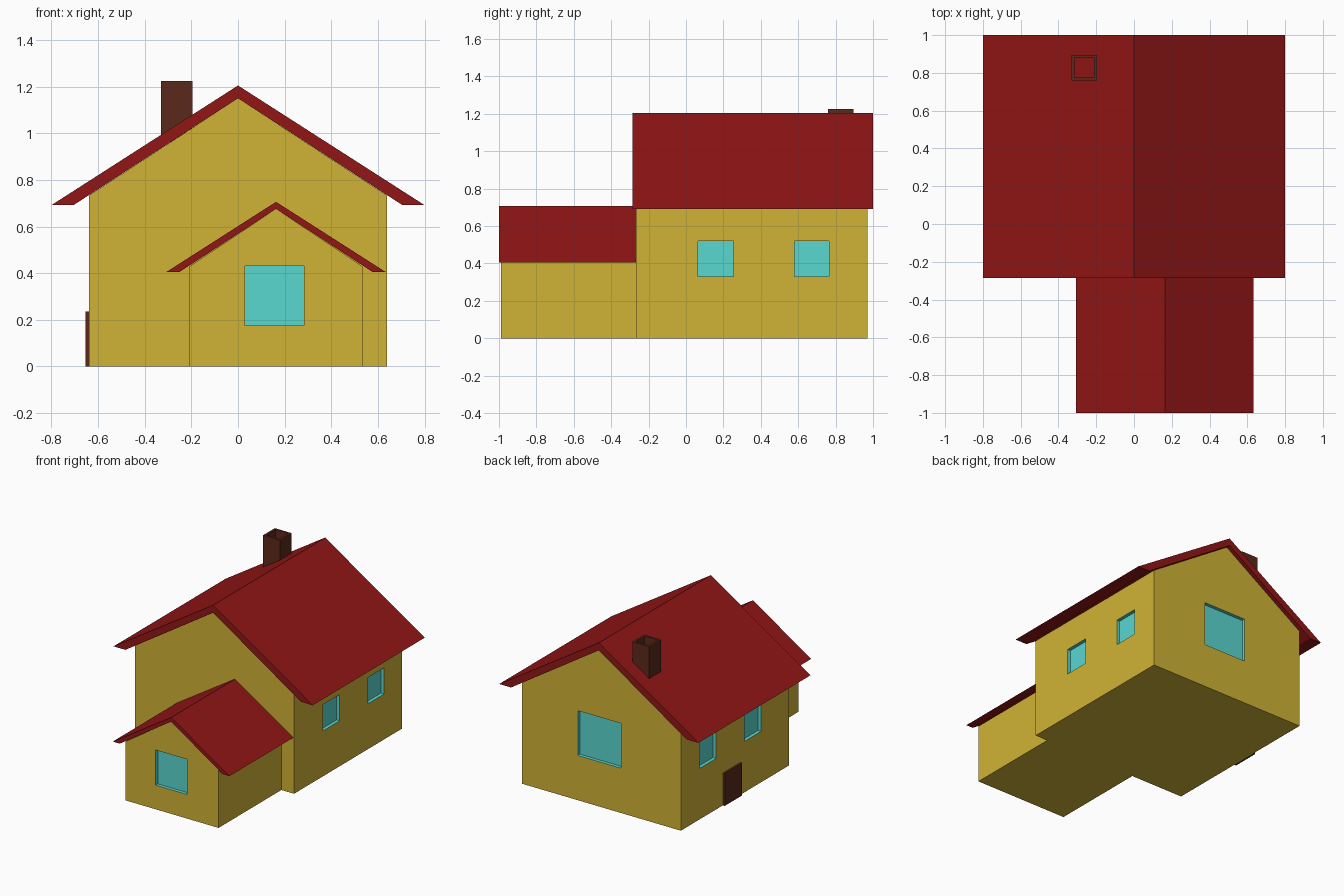
import bpy, bmesh
from mathutils import Vector

if "Cube" in bpy.data.objects:
    bpy.data.objects.remove(bpy.data.objects["Cube"])


def mat(name, rgb):
    m = bpy.data.materials.new(name)
    m.diffuse_color = (*rgb, 1)
    m.use_nodes = True
    m.node_tree.nodes["Principled BSDF"].inputs["Base Color"].default_value = m.diffuse_color
    return m


YELLOW = mat("wall_yellow", (0.63, 0.45, 0.036))
CYAN = mat("glass_cyan", (0.10, 0.68, 0.63))
RED = mat("roof_red", (0.29, 0.008, 0.008))
BROWN = mat("brick_brown", (0.105, 0.022, 0.011))


def finish(name, bm, mats, index=0):
    bmesh.ops.recalc_face_normals(bm, faces=bm.faces)
    for f in bm.faces:
        f.material_index = index
    me = bpy.data.meshes.new(name)
    bm.to_mesh(me)
    bm.free()
    for m in mats:
        me.materials.append(m)
    ob = bpy.data.objects.new(name, me)
    bpy.context.collection.objects.link(ob)
    return ob


def prism(name, profile, y0, y1, mats):
    """Extrude an (x, z) profile from y0 to y1."""
    bm = bmesh.new()
    face = bm.faces.new([bm.verts.new((x, y0, z)) for x, z in profile])
    ext = bmesh.ops.extrude_face_region(bm, geom=[face])["geom"]
    bmesh.ops.translate(bm, vec=(0, y1 - y0, 0),
                        verts=[v for v in ext if isinstance(v, bmesh.types.BMVert)])
    return finish(name, bm, mats)


def add_box(bm, lo, hi):
    lo, hi = Vector(lo), Vector(hi)
    verts = bmesh.ops.create_cube(bm, size=1)["verts"]
    bmesh.ops.scale(bm, vec=hi - lo, verts=verts)
    bmesh.ops.translate(bm, vec=(lo + hi) / 2, verts=verts)


def house(name, cx, half, wall, peak, y0, y1):
    return prism(name, [(cx - half, 0), (cx + half, 0), (cx + half, wall),
                        (cx, peak), (cx - half, wall)], y0, y1, [YELLOW, CYAN])


def roof(name, cx, outer, inner, eave, top, under, y0, y1):
    return prism(name, [(cx - outer, eave), (cx - inner, eave), (cx, under),
                        (cx + inner, eave), (cx + outer, eave), (cx, top)], y0, y1, [RED])


def recess(ob, boxes):
    """Cut window recesses; their faces take the glass colour."""
    bm = bmesh.new()
    for lo, hi in boxes:
        add_box(bm, lo, hi)
    cutter = finish(ob.name + "_window_cutter", bm, [YELLOW, CYAN], 1)
    mod = ob.modifiers.new("windows", "BOOLEAN")
    mod.object, mod.operation, mod.solver = cutter, "DIFFERENCE", "EXACT"
    bpy.context.view_layer.objects.active = ob
    bpy.ops.object.modifier_apply(modifier=mod.name)
    bpy.data.objects.remove(cutter)


# Main house and front annex walls
main = house("main_walls", 0, 0.638, 0.734, 1.15, -0.268, 0.97)
annex = house("annex_walls", 0.163, 0.373, 0.428, 0.676, -0.988, -0.268)

# Windows: two per side, one at the back, one on the annex front
D = 0.025
recess(main, [((0.638 - D, 0.065, 0.33), (0.75, 0.255, 0.52)),
              ((0.638 - D, 0.58, 0.33), (0.75, 0.765, 0.52)),
              ((-0.75, 0.05, 0.37), (-0.638 + D, 0.24, 0.57)),
              ((-0.75, 0.565, 0.37), (-0.638 + D, 0.755, 0.57)),
              ((-0.157, 0.97 - D, 0.325), (0.19, 1.1, 0.65))])
recess(annex, [((0.03, -1.1, 0.175), (0.284, -0.988 + D, 0.43))])

# Roofs
roof("main_roof", 0, 0.80, 0.705, 0.692, 1.205, 1.15, -0.285, 1.0)
roof("annex_roof", 0.163, 0.469, 0.413, 0.406, 0.706, 0.676, -1.0, -0.268)

# Door on the left side
bm = bmesh.new()
add_box(bm, (-0.653, 0.288, 0), (-0.63, 0.488, 0.235))
finish("door", bm, [BROWN])

# Hollow chimney: square tube rising out of the roof
bm = bmesh.new()
add_box(bm, (-0.331, 0.76, 0.96), (-0.196, 0.895, 1.225))
bm.faces.ensure_lookup_table()
caps = [f for f in bm.faces if abs(f.normal.z) > 0.5]
bmesh.ops.inset_individual(bm, faces=caps, thickness=0.022)
bmesh.ops.bridge_loops(bm, edges=[e for f in caps for e in f.edges])
bmesh.ops.delete(bm, geom=caps, context="FACES_ONLY")
finish("chimney", bm, [BROWN])
